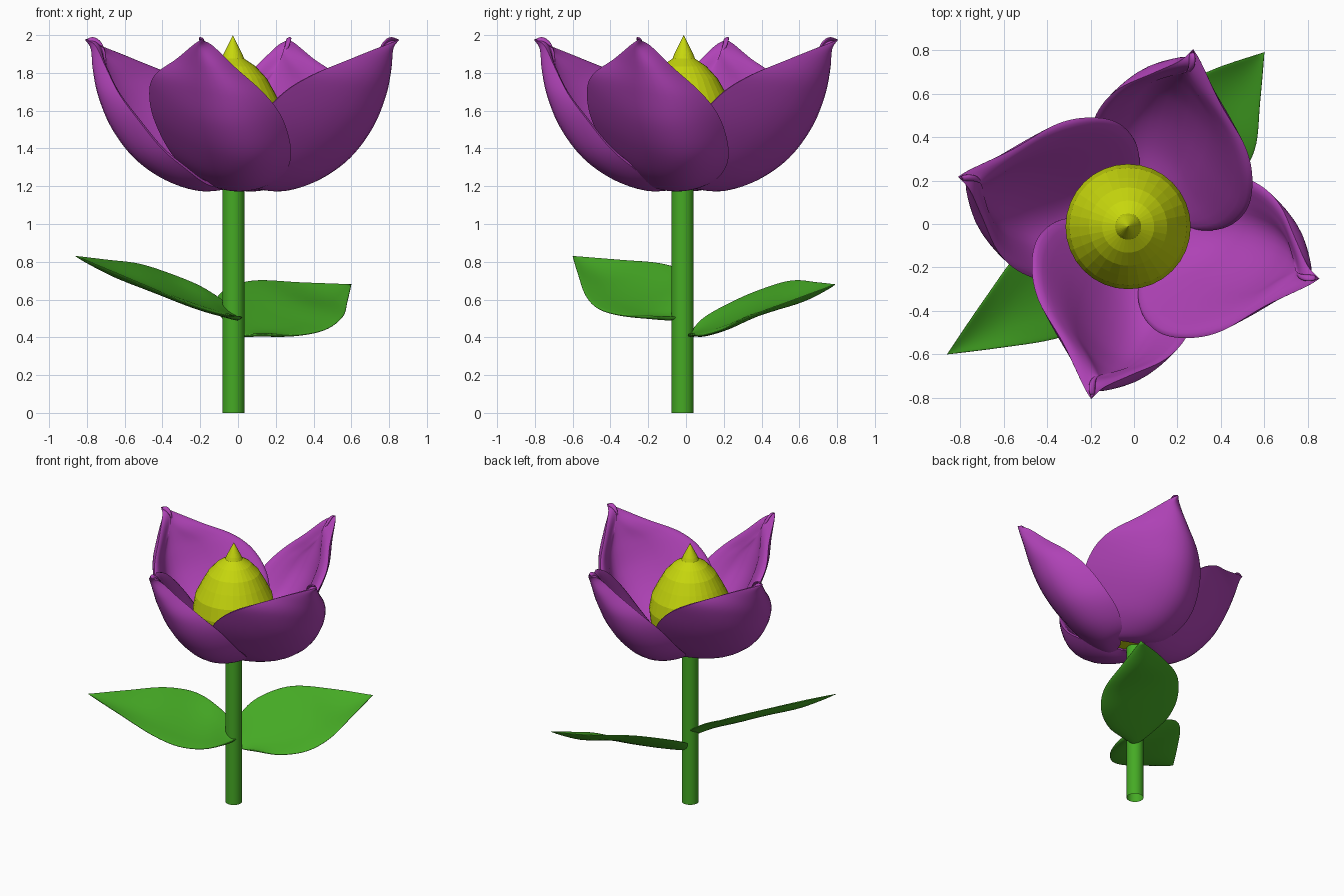
import bpy, bmesh, math
from mathutils import Vector, Matrix

if "Cube" in bpy.data.objects:
    bpy.data.objects.remove(bpy.data.objects["Cube"])


def material(name, rgb):
    m = bpy.data.materials.new(name)
    m.diffuse_color = (*rgb, 1)
    m.use_nodes = True
    m.node_tree.nodes["Principled BSDF"].inputs["Base Color"].default_value = m.diffuse_color
    return m


PURPLE = material("petal purple", (0.43, 0.055, 0.47))
GREEN = material("leaf green", (0.06, 0.40, 0.018))
YELLOW = material("centre yellow", (0.57, 0.68, 0.004))


def make_object(name, bm, mat):
    me = bpy.data.meshes.new(name)
    bm.to_mesh(me)
    bm.free()
    me.materials.append(mat)
    ob = bpy.data.objects.new(name, me)
    bpy.context.collection.objects.link(ob)
    return ob


def smooth(ob, angle=75):
    bpy.ops.object.select_all(action='DESELECT')
    ob.select_set(True)
    bpy.context.view_layer.objects.active = ob
    for mod in list(ob.modifiers):
        bpy.ops.object.modifier_apply(modifier=mod.name)
    bpy.ops.object.shade_smooth_by_angle(angle=math.radians(angle))


def spline(points, steps=6):
    """Smooth curve through the points."""
    p = [Vector(q) for q in points]
    p = [2 * p[0] - p[1]] + p + [2 * p[-1] - p[-2]]
    out = []
    for i in range(1, len(p) - 2):
        a, b, c, d = p[i - 1:i + 3]
        for k in range(steps):
            t = k / steps
            out.append(0.5 * (2 * b + (c - a) * t + (2 * a - 5 * b + 4 * c - d) * t * t
                              + (3 * b - a - 3 * c + d) * t ** 3))
    return out + [p[-2]]


def blade(name, left, mid, right, mat, thickness, offset, matrix=Matrix()):
    """Cupped sheet lofted across a left edge, a spine and a right edge, with a rounded rim."""
    bm = bmesh.new()
    weights = bm.verts.layers.deform.verify()
    n = 20
    grid = []
    rows = list(zip(spline(left), spline(mid), spline(right)))
    for i, (l, c, r) in enumerate(rows):
        row = []
        for j in range(n + 1):
            v = 0.5 - 0.5 * math.cos(math.pi * j / n)
            q = l * (1 - v) * (1 - 2 * v) + c * 4 * v * (1 - v) + r * v * (2 * v - 1)
            vert = bm.verts.new(matrix @ q)
            fat = 4 * v * (1 - v) * math.sin(math.pi * i / (len(rows) - 1))
            vert[weights][0] = min(1, max(2 * fat, 0)) ** 0.5
            row.append(vert)
        grid.append(row)
    for a, b in zip(grid, grid[1:]):
        for j in range(n):
            bm.faces.new((a[j], a[j + 1], b[j + 1], b[j]))
    bmesh.ops.remove_doubles(bm, verts=bm.verts, dist=0.0005)
    ob = make_object(name, bm, mat)
    ob.vertex_groups.new(name="thickness")
    mod = ob.modifiers.new("thickness", 'SOLIDIFY')
    mod.thickness = thickness
    mod.offset = offset
    mod.vertex_group = "thickness"
    mod.thickness_vertex_group = 0.1
    smooth(ob)


# Petals: one front petal, turned four times; the tip flares out slightly
base, tip = (0.0, -0.07, 1.19), (-0.232, -0.815, 1.975)
left = [base, (-.2, 0.01, 1.21), (-.37, 0.01, 1.35), (-.475, -.07, 1.54), (-.505, -.2, 1.69),
        (-.475, -.36, 1.79), (-.36, -.56, 1.875), (-.27, -.75, 1.95), tip]
mid = [base, (-.03, -.2, 1.174), (-.07, -.37, 1.235), (-.11, -.53, 1.36), (-.15, -.65, 1.52),
       (-.18, -.725, 1.69), (-.21, -.765, 1.83), (-.232, -.785, 1.93), tip]
right = [base, (.14, -.17, 1.21), (.225, -.28, 1.29), (.245, -.41, 1.40), (.2, -.54, 1.56),
         (.105, -.635, 1.69), (-.05, -.705, 1.83), (-.17, -.76, 1.945), tip]
shifts = {"front": (.035, .01), "right": (.038, -.02), "back": (.04, -.01), "left": (.005, -.015)}
for i, (name, shift) in enumerate(shifts.items()):
    turn = Matrix.Translation((*shift, 0)) @ Matrix.Rotation(i * math.pi / 2, 4, 'Z')
    blade(name + "_petal", left, mid, right, PURPLE, 0.075, -1, turn)


# Leaves: upper edge, lower edge and a sagging spine
def leaf(name, base, upper, lower, tip):
    up, low = [base] + upper + [tip], [base] + lower + [tip]
    sag = [0] + [0.035] * len(upper) + [0]
    mid = [(Vector(a) + Vector(b)) / 2 - Vector((0, 0, s)) for a, b, s in zip(up, low, sag)]
    blade(name, up, mid, low, GREEN, 0.025, 0)


leaf("back_leaf", (0, .01, .41),
     [(-.08, .09, .5), (-.12, .23, .58), (-.07, .39, .65), (.08, .56, .7), (.34, .7, .69)],
     [(.13, .02, .42), (.3, .08, .41), (.46, .19, .44), (.555, .34, .51), (.58, .56, .595)],
     (.6, .79, .68))
leaf("front_leaf", (.02, -.01, .51),
     [(-.06, .03, .58), (-.2, .035, .67), (-.37, .01, .74), (-.53, -.13, .79), (-.69, -.35, .81)],
     [(.01, -.16, .51), (-.06, -.33, .515), (-.19, -.46, .55), (-.37, -.53, .62), (-.62, -.57, .73)],
     (-.86, -.6, .83))

# Stem: open tube
bm = bmesh.new()
bmesh.ops.create_cone(bm, cap_ends=False, segments=32, radius1=.059, radius2=.059, depth=1.24,
                      matrix=Matrix.Translation((-.024, -.018, .62)))
smooth(make_object("stem", bm, GREEN), 40)

# Flower centre: faceted turned bulb with a small spike
profile = [(0, 1.2), (.13, 1.215), (.22, 1.28), (.275, 1.39), (.288, 1.5), (.27, 1.6),
           (.225, 1.69), (.18, 1.77), (.12, 1.835), (.06, 1.875), (.05, 1.9), (0, 2)]
bm = bmesh.new()
verts = [bm.verts.new((r, 0, z)) for r, z in profile]
edges = [bm.edges.new(e) for e in zip(verts, verts[1:])]
bmesh.ops.spin(bm, geom=verts + edges, axis=(0, 0, 1), cent=(0, 0, 0),
               angle=2 * math.pi, steps=32)
bmesh.ops.remove_doubles(bm, verts=bm.verts, dist=0.0005)
bmesh.ops.recalc_face_normals(bm, faces=bm.faces)
bmesh.ops.translate(bm, vec=(-.027, -.012, 0), verts=bm.verts)
make_object("flower_centre", bm, YELLOW)
